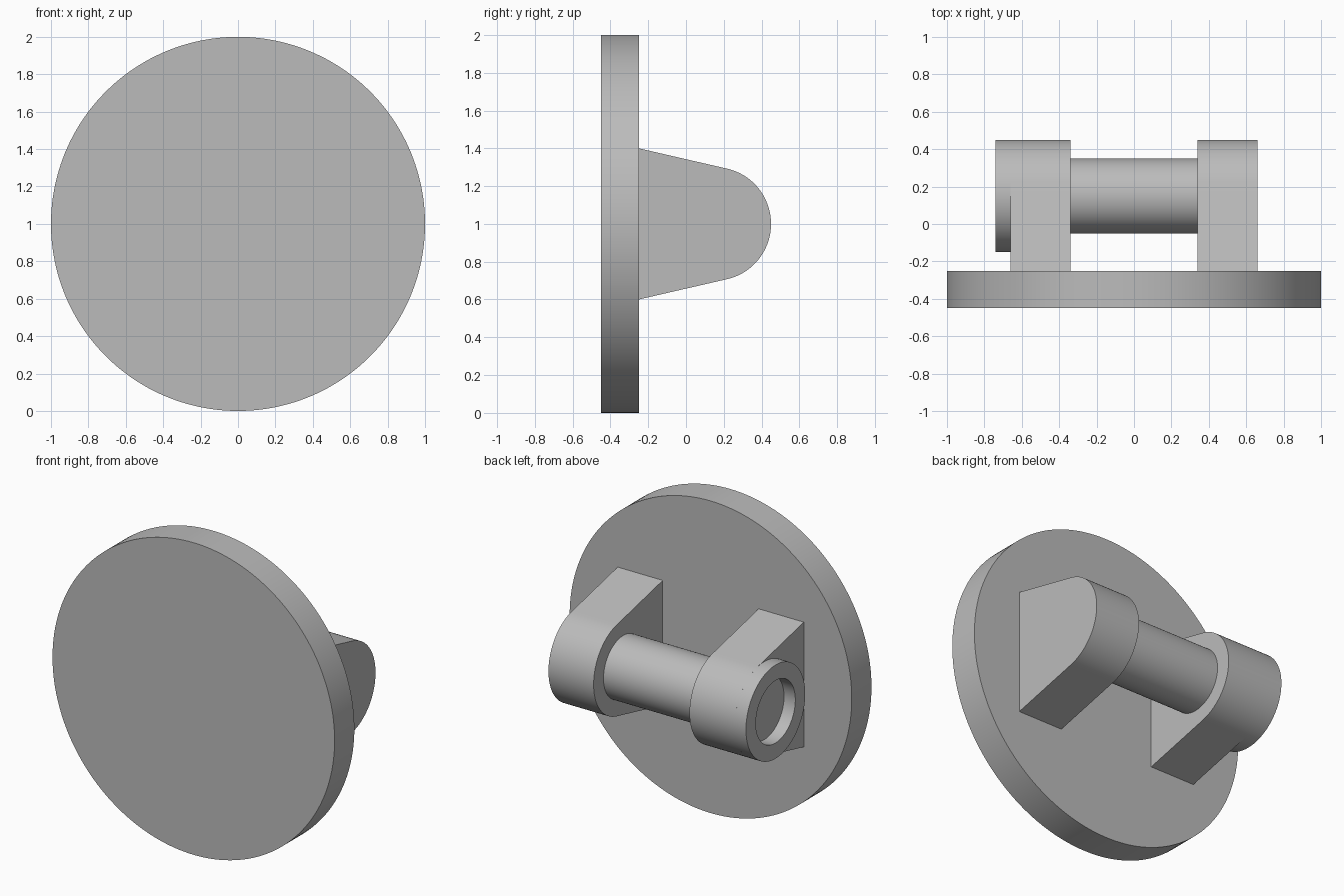
import bpy, bmesh
from math import pi, sin, cos, radians

cube = bpy.data.objects.get("Cube")
if cube:
    bpy.data.objects.remove(cube)

# One plain grey for every part
GREY = (0.5, 0.5, 0.5, 1)
grey = bpy.data.materials.new("plain grey")
grey.use_nodes = True
grey.diffuse_color = GREY
grey.node_tree.nodes["Principled BSDF"].inputs["Base Color"].default_value = GREY

AXIS_Y, AXIS_Z = 0.15, 1.0      # centre line of the pin
LUG_R, PIN_R = 0.3, 0.2
LUG_IN, LUG_OUT = 0.34, 0.66
PLATE_FRONT, PLATE_BACK = -0.45, -0.25
SEGMENTS = 96


def finish(bm, name):
    """Turn a bmesh into a smooth object with sharp edges kept."""
    bmesh.ops.recalc_face_normals(bm, faces=bm.faces)
    mesh = bpy.data.meshes.new(name)
    bm.to_mesh(mesh)
    bm.free()
    mesh.materials.append(grey)
    obj = bpy.data.objects.new(name, mesh)
    bpy.context.collection.objects.link(obj)
    bpy.ops.object.select_all(action='DESELECT')
    obj.select_set(True)
    bpy.context.view_layer.objects.active = obj
    bpy.ops.object.shade_smooth_by_angle(angle=radians(30))
    return obj


def circle(radius, start=0, end=2 * pi, count=SEGMENTS, closed=True):
    steps = count if closed else count + 1
    angles = [start + (end - start) * i / count for i in range(steps)]
    return [(radius * cos(a), radius * sin(a)) for a in angles]


def extrude(name, points, place, depth):
    """Extrude a closed profile; place maps profile points to 3D."""
    bm = bmesh.new()
    face = bm.faces.new([bm.verts.new(place(p)) for p in points])
    result = bmesh.ops.extrude_face_region(bm, geom=[face], use_keep_orig=True)
    verts = [v for v in result["geom"] if isinstance(v, bmesh.types.BMVert)]
    bmesh.ops.translate(bm, verts=verts, vec=depth)
    return finish(bm, name)


def across(x):
    """Place a profile in the yz plane around the pin axis."""
    return lambda p: (x, AXIS_Y + p[0], AXIS_Z + p[1])


# Round plate standing on its edge
extrude("round_plate", circle(1.0, count=192),
        lambda p: (p[0], PLATE_FRONT, 1 + p[1]), (0, PLATE_BACK - PLATE_FRONT, 0))

# Pair of tapered lugs with tangent rounded ends
tangent = radians(77.03)
root = PLATE_BACK - AXIS_Y
lug = [(root, -0.4)] + circle(LUG_R, -tangent, tangent, 64, False) + [(root, 0.4)]
for name, x in (("right_lug", -LUG_OUT), ("left_lug", LUG_IN)):
    extrude(name, lug, across(x), (LUG_OUT - LUG_IN, 0, 0))

# Pin joining the lugs
extrude("pin", circle(PIN_R), across(-LUG_IN - 0.05), (2 * LUG_IN + 0.1, 0, 0))

# Raised collar on the outside of the right lug
bm = bmesh.new()
loops = [[bm.verts.new(across(x)(p)) for p in circle(r)]
         for x, r in ((-LUG_OUT, LUG_R), (-0.74, LUG_R), (-0.74, PIN_R), (-LUG_OUT, PIN_R))]
for a, b in zip(loops, loops[1:] + loops[:1]):
    for i in range(SEGMENTS):
        j = (i + 1) % SEGMENTS
        bm.faces.new((a[i], a[j], b[j], b[i]))
finish(bm, "right_collar")
